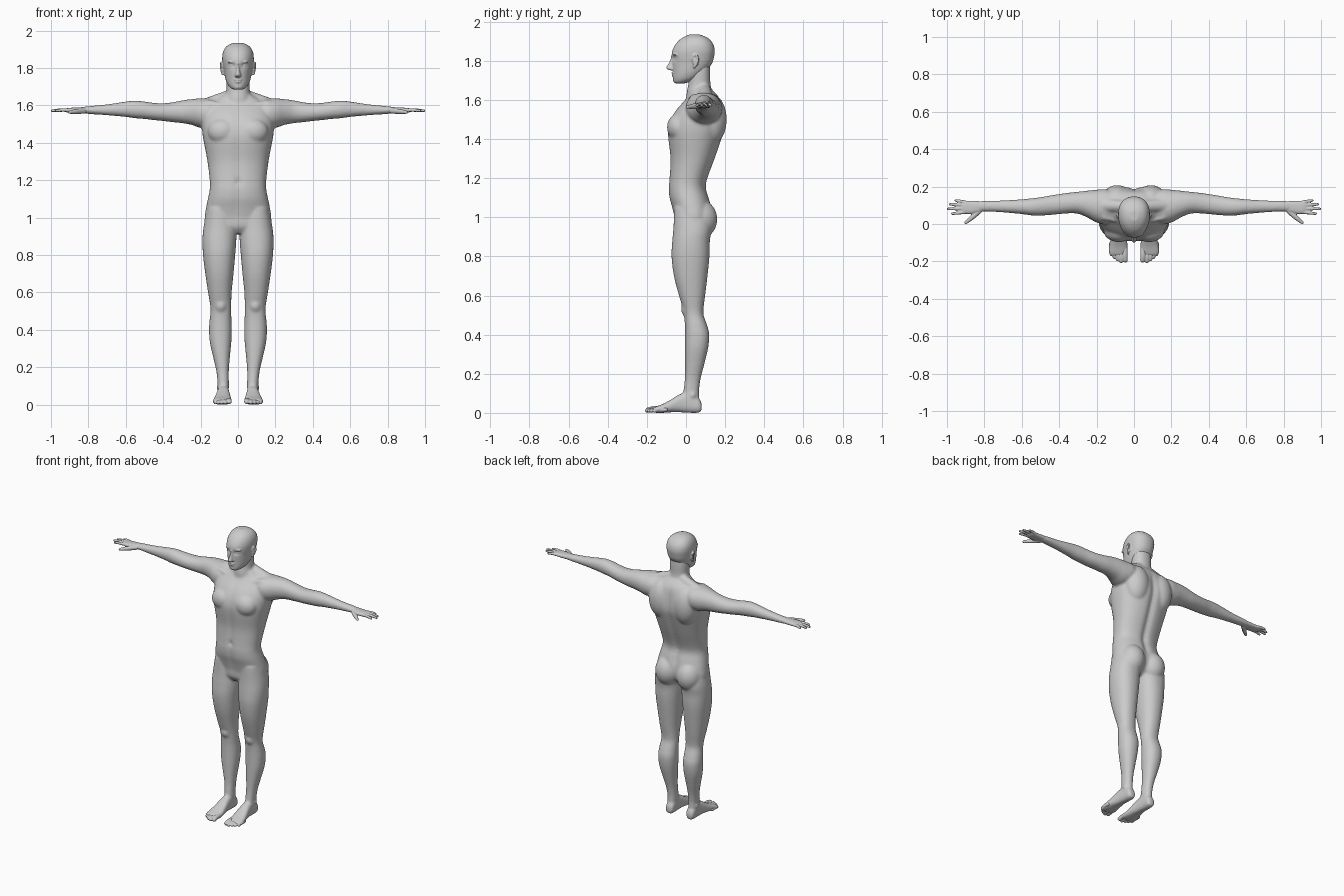
import bpy, bmesh
from math import sin, cos, pi, exp, copysign
from mathutils import Vector


def catmull(keys, steps=4):
    """Smoothly interpolate key sections."""
    out = []
    for i in range(len(keys) - 1):
        p = [keys[max(i - 1, 0)], keys[i], keys[i + 1], keys[min(i + 2, len(keys) - 1)]]
        for s in range(steps):
            t = s / steps
            out.append([0.5 * (2 * b + (c - a) * t + (2 * a - 5 * b + 4 * c - d) * t * t
                               + (3 * b - a - 3 * c + d) * t ** 3) for a, b, c, d in zip(*p)])
    return out + [list(keys[-1])]


def skin(bm, rings, mirror):
    """Bridge rings of points into a closed tube, optionally on both sides."""
    n = len(rings[0])
    for side in ((1, -1) if mirror else (1,)):
        vs = [[bm.verts.new((p[0] * side, p[1], p[2])) for p in ring] for ring in rings]
        for a, b in zip(vs, vs[1:]):
            for k in range(n):
                bm.faces.new((a[k], a[(k + 1) % n], b[(k + 1) % n], b[k]))
        bm.faces.new(vs[0][::-1])
        bm.faces.new(vs[-1])


def loft(bm, axis, keys, mirror=False, power=2.2, taper=0, warp=None, n=40):
    """Skin rounded sections (t, u0, u1, v0, v1) placed along an axis."""
    if len(keys[0]) == 4:
        keys = [(t, -h, h, a, b) for t, h, a, b in keys]
    rings = []
    for t, u0, u1, v0, v1 in catmull(keys):
        ring = []
        for k in range(n):
            c, s = cos(2 * pi * k / n), sin(2 * pi * k / n)
            u = (u0 + u1) / 2 + (u1 - u0) / 2 * copysign(abs(c) ** (2 / power), c) * (1 + taper * s)
            v = (v0 + v1) / 2 + (v1 - v0) / 2 * copysign(abs(s) ** (2 / power), s)
            co = Vector({'x': (t, u, v), 'y': (u, t, v), 'z': (u, v, t)}[axis])
            if warp:
                co.y += warp(co, s)
            ring.append(co)
        rings.append(ring)
    skin(bm, rings, mirror)


def ball(bm, c, r, n=20, m=12):
    """Ellipsoid, mirrored when off the centre line."""
    rings = []
    for i in range(m):
        a = pi * (i + 0.3) / (m - 0.4)
        rings.append([(c[0] + r[0] * sin(a) * cos(2 * pi * k / n),
                       c[1] + r[1] * sin(a) * sin(2 * pi * k / n),
                       c[2] + r[2] * cos(a)) for k in range(n)])
    skin(bm, rings, c[0] != 0)


def tube(bm, keys, ref=(0, 0, 1), n=12):
    """Mirrored round-ended tube through (x, y, z, radius) keys."""
    path = catmull(keys)
    rings = []
    for i, (x, y, z, r) in enumerate(path):
        a, b = path[max(i - 1, 0)], path[min(i + 1, len(path) - 1)]
        d = (Vector(b[:3]) - Vector(a[:3])).normalized()
        u = d.cross(Vector(ref)).normalized()
        v = d.cross(u)
        rings.append([Vector((x, y, z)) + r * (u * cos(2 * pi * k / n) + v * sin(2 * pi * k / n))
                      for k in range(n)])
    skin(bm, rings, True)
    for x, y, z, r in (path[0], path[-1]):
        ball(bm, (x, y, z), (r, r, r), 12, 8)


def fuse(name, bm, voxel, smooth):
    """Turn overlapping pieces into one smooth skin."""
    bmesh.ops.recalc_face_normals(bm, faces=bm.faces[:])
    mesh = bpy.data.meshes.new(name)
    bm.to_mesh(mesh)
    bm.free()
    ob = bpy.data.objects.new(name, mesh)
    bpy.context.collection.objects.link(ob)
    rm = ob.modifiers.new("Skin", 'REMESH')
    rm.mode = 'VOXEL'
    rm.voxel_size = voxel
    rm.use_smooth_shade = True
    sm = ob.modifiers.new("Soften", 'SMOOTH')
    sm.factor = 0.5
    sm.iterations = smooth


# Body: torso with a groove down spine and chest, and a navel
def torso_warp(co, s):
    fade = max(0, min(1, (1.62 - co.z) / 0.1)) * max(0, min(1, (co.z - 0.98) / 0.1))
    groove = (0.014 if s > 0 else 0.006) * exp(-(co.x / 0.022) ** 2) * fade
    navel = 0.012 * exp(-(co.x ** 2 + (co.z - 1.19) ** 2) / 0.00015) if s < 0 else 0
    return (-groove if s > 0 else groove) + navel


body = bmesh.new()
loft(body, 'z', [
    (1.66, .07, .02, .125), (1.63, .12, .015, .155), (1.60, .17, -.005, .175),
    (1.55, .187, -.05, .19), (1.50, .192, -.08, .198), (1.45, .19, -.093, .197),
    (1.40, .182, -.092, .183), (1.30, .163, -.081, .149), (1.20, .151, -.086, .112),
    (1.15, .151, -.09, .104), (1.10, .161, -.086, .118), (1.05, .171, -.072, .13),
    (1.00, .178, -.06, .13), (.95, .17, -.055, .11), (.915, .10, -.03, .07)],
    power=2.3, warp=torso_warp, n=88)
ball(body, (.082, -.037, 1.46), (.08, .06, .07), 32, 20)     # chest muscles
ball(body, (.09, .13, 1.5), (.085, .078, .13), 32, 20)       # shoulder blades
ball(body, (.08, .07, .99), (.083, .09, .1), 32, 20)         # buttocks
tube(body, [(.04, .095, 1.655, .03), (.17, .1, 1.598, .04)], n=20)
tube(body, [(.02, .005, 1.585, .012), (.16, .035, 1.615, .014)])

# Neck
loft(body, 'z', [(1.58, .08, .0, .15), (1.64, .066, .004, .135), (1.68, .061, .012, .125),
                 (1.74, .061, .015, .124), (1.80, .058, .02, .12)])

# Arms
loft(body, 'x', [
    (.08, .03, .16, 1.52, 1.632), (.15, .0, .185, 1.485, 1.637), (.2, .008, .183, 1.48, 1.637),
    (.25, .035, .178, 1.496, 1.633), (.3, .055, .172, 1.505, 1.626), (.35, .057, .167, 1.51, 1.616),
    (.4, .053, .16, 1.516, 1.611), (.45, .048, .152, 1.521, 1.613), (.5, .045, .143, 1.527, 1.62),
    (.55, .046, .137, 1.531, 1.625), (.6, .053, .132, 1.538, 1.62), (.7, .062, .126, 1.547, 1.605),
    (.8, .067, .124, 1.554, 1.595), (.84, .064, .121, 1.557, 1.59)], mirror=True, power=2.1)

# Legs
loft(body, 'z', [
    (1.05, .03, .165, -.06, .11), (.95, .01, .184, -.064, .13), (.88, .009, .19, -.07, .122),
    (.8, .015, .187, -.074, .12), (.7, .024, .175, -.062, .11), (.6, .034, .16, -.036, .098),
    (.54, .036, .15, -.018, .09), (.5, .036, .147, -.01, .09), (.45, .035, .152, -.006, .107),
    (.4, .033, .155, -.005, .119), (.33, .036, .15, -.005, .113), (.25, .044, .132, -.005, .094),
    (.18, .049, .116, -.006, .076), (.12, .049, .109, -.012, .067), (.07, .05, .106, -.02, .068),
    (.02, .055, .1, -.02, .066)], mirror=True)
ball(body, (.092, .0, .53), (.03, .025, .037))       # knees
tube(body, [(.06, .025, .105, .016), (.1, .035, .09, .016)])

# Feet
loft(body, 'y', [
    (.08, .06, .096, .012, .045), (.066, .05, .105, .001, .075), (.02, .048, .108, .0, .105),
    (-.03, .045, .113, .003, .096), (-.08, .038, .124, .003, .066), (-.12, .033, .133, .0, .045),
    (-.15, .033, .136, .0, .034), (-.172, .038, .128, .003, .025)], mirror=True, power=2.6)
fuse("body", body, .0075, 6)

# Toes
toes = bmesh.new()
for x, tip, r in ((.048, -.193, .015), (.071, -.2, .0115), (.09, -.19, .011),
                  (.107, -.178, .0105), (.123, -.163, .0105)):
    tube(toes, [(x, tip + .06, r + .006, r), (x, tip + .025, r + .005, r), (x - .002, tip, r, r * .9)])
fuse("toes", toes, .004, 2)

# Hands: palm, four fingers and a thumb
hands = bmesh.new()
loft(hands, 'x', [(.79, .072, .119, 1.56, 1.59), (.83, .063, .122, 1.558, 1.59),
                  (.87, .054, .123, 1.558, 1.588), (.905, .055, .124, 1.56, 1.586),
                  (.922, .061, .12, 1.564, 1.582)], mirror=True, power=2.5)
for y0, x1, y1 in ((.064, .972, .055), (.083, .994, .081), (.101, .984, .105), (.116, .953, .126)):
    tube(hands, [(.9, y0, 1.573, .0095), ((.9 + x1) / 2, (y0 + y1) / 2, 1.575, .009), (x1, y1, 1.571, .007)])
tube(hands, [(.825, .072, 1.57, .015), (.865, .036, 1.567, .0135), (.9, .007, 1.563, .0085)])
fuse("hands", hands, .0036, 2)


# Head: skull with pressed-in eye sockets
def sockets(co, s):
    if s > 0:
        return 0
    return .013 * exp(-((abs(co.x) - .032) / .017) ** 2 - ((co.z - 1.812) / .013) ** 2)


head = bmesh.new()
loft(head, 'z', [
    (1.684, .022, -.055, -.01), (1.692, .038, -.063, .02), (1.71, .054, -.066, .06),
    (1.735, .065, -.066, .09), (1.76, .071, -.068, .115), (1.79, .076, -.07, .135),
    (1.82, .081, -.073, .143), (1.85, .084, -.07, .147), (1.88, .081, -.056, .141),
    (1.905, .07, -.035, .125), (1.922, .052, -.01, .102), (1.934, .024, .018, .07)],
    taper=.1, warp=sockets, n=80)
loft(head, 'z', [(1.828, .007, -.076, -.04), (1.81, .008, -.079, -.04), (1.785, .011, -.09, -.04),
                 (1.766, .015, -.101, -.04), (1.757, .018, -.096, -.04), (1.751, .013, -.083, -.04)],
     power=2, n=24)                                  # nose
ball(head, (.032, -.044, 1.812), (.0135, .0135, .0125))   # eyes
ball(head, (.03, -.053, 1.832), (.026, .015, .007))       # brows
ball(head, (0, -.06, 1.738), (.024, .015, .0055))         # lips
ball(head, (0, -.059, 1.725), (.02, .015, .006))
ball(head, (0, -.046, 1.7), (.024, .021, .015))           # chin
ball(head, (.083, .048, 1.797), (.009, .015, .028))       # ears
tube(head, [(.082, .034, 1.808, .005), (.089, .042, 1.827, .005), (.093, .058, 1.822, .005),
            (.092, .062, 1.802, .005), (.088, .052, 1.778, .005), (.082, .042, 1.766, .006)], ref=(1, 0, 0))
fuse("head", head, .0045, 2)
